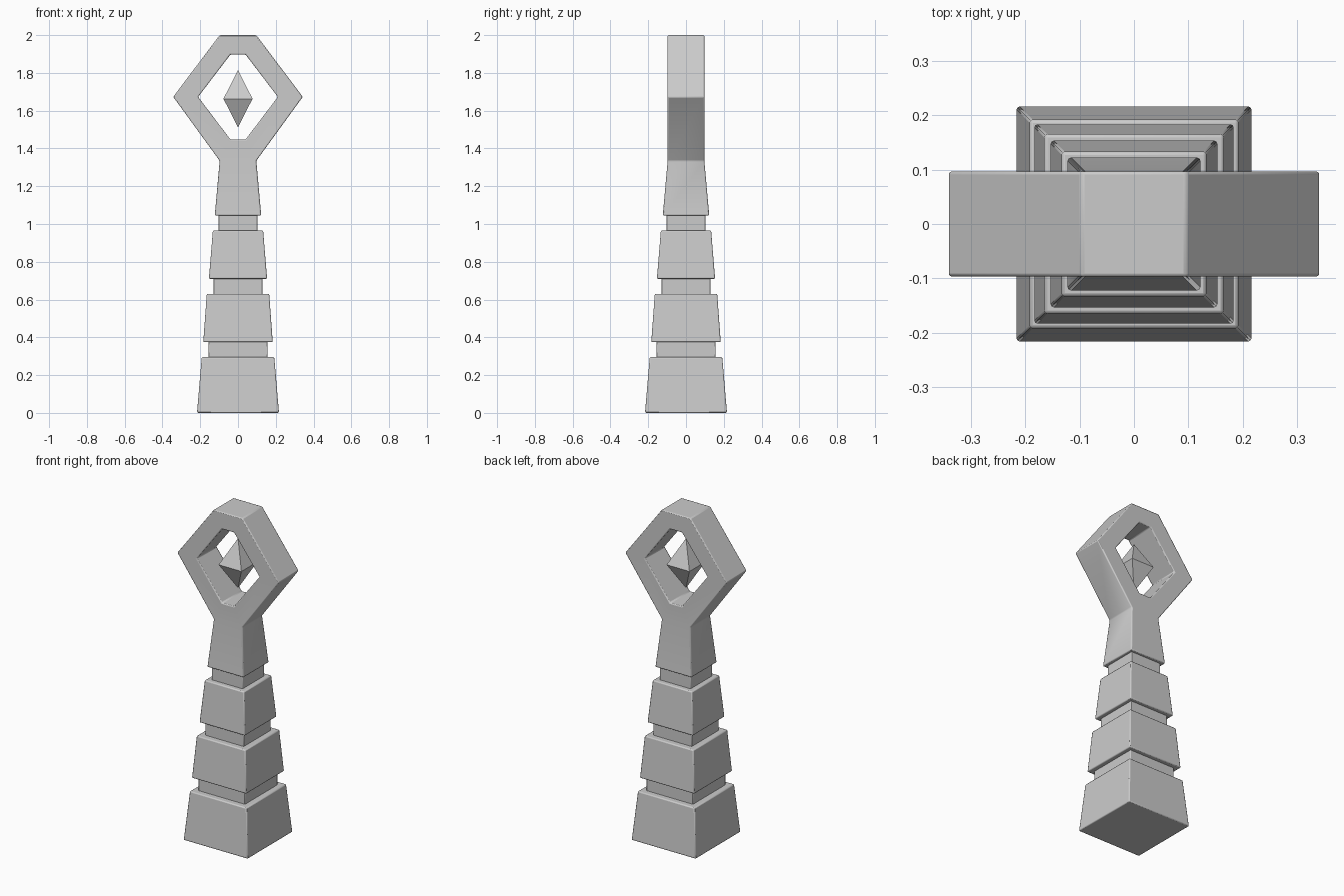
import bpy
import bmesh

if "Cube" in bpy.data.objects:
    bpy.data.objects.remove(bpy.data.objects["Cube"], do_unlink=True)

stone = bpy.data.materials.new("light grey stone")
stone.use_nodes = True
grey = (0.6, 0.6, 0.6, 1)
stone.diffuse_color = grey
stone.node_tree.nodes["Principled BSDF"].inputs["Base Color"].default_value = grey


def finish(bm, name, bevel=0.0):
    bmesh.ops.recalc_face_normals(bm, faces=bm.faces)
    mesh = bpy.data.meshes.new(name)
    bm.to_mesh(mesh)
    bm.free()
    obj = bpy.data.objects.new(name, mesh)
    bpy.context.collection.objects.link(obj)
    mesh.materials.append(stone)
    if bevel:
        mod = obj.modifiers.new("Soft edges", "BEVEL")
        mod.width = bevel
        mod.segments = 2
        mod.limit_method = "ANGLE"
        bpy.ops.object.select_all(action="DESELECT")
        obj.select_set(True)
        bpy.context.view_layer.objects.active = obj
        bpy.ops.object.shade_smooth_by_angle(angle=0.75)
    return obj


def square(bm, half, z):
    corners = ((-1, -1), (1, -1), (1, 1), (-1, 1))
    return [bm.verts.new((x * half, y * half, z)) for x, y in corners]


def bridge(bm, a, b):
    for i in range(len(a)):
        j = (i + 1) % len(a)
        bm.faces.new((a[i], a[j], b[j], b[i]))


# Stepped, tapering base blocks: bottom z, top z, bottom half width, top half width
blocks = {
    "base_block": (0.0, 0.295, 0.217, 0.192),
    "lower_block": (0.375, 0.63, 0.184, 0.165),
    "upper_block": (0.71, 0.965, 0.154, 0.133),
}
for name, (z0, z1, w0, w1) in blocks.items():
    bm = bmesh.new()
    low, high = square(bm, w0, z0), square(bm, w1, z1)
    bridge(bm, low, high)
    bm.faces.new(low)
    bm.faces.new(high)
    finish(bm, name, 0.006)

# Recessed necks between the blocks
for name, z0, z1, w in (("lower_neck", 0.28, 0.39, 0.157),
                        ("middle_neck", 0.615, 0.725, 0.13),
                        ("upper_neck", 0.95, 1.06, 0.104)):
    bm = bmesh.new()
    low, high = square(bm, w, z0), square(bm, w, z1)
    bridge(bm, low, high)
    bm.faces.new(low)
    bm.faces.new(high)
    finish(bm, name, 0.004)

# Top block flowing into a six-sided open ring
bm = bmesh.new()
D = 0.097
outer = [(-D, 1.335), (D, 1.335), (0.343, 1.673), (D, 2.0), (-D, 2.0), (-0.343, 1.673)]
inner = [(-0.04, 1.447), (0.04, 1.447), (0.211, 1.673), (0.04, 1.897), (-0.04, 1.897), (-0.211, 1.673)]
of, ob, nf, nb = [[bm.verts.new((x, y, z)) for x, z in loop]
                  for loop, y in ((outer, -D), (outer, D), (inner, -D), (inner, D))]
bridge(bm, of, nf)
bridge(bm, ob, nb)
bridge(bm, nf, nb)
for i in range(1, 6):
    j = (i + 1) % 6
    bm.faces.new((of[i], of[j], ob[j], ob[i]))
foot = square(bm, 0.123, 1.045)
bridge(bm, foot, [of[0], of[1], ob[1], ob[0]])
bm.faces.new(foot)
finish(bm, "top_block_and_ring", 0.006)

# Floating crystal inside the ring
bm = bmesh.new()
waist = square(bm, 0.077, 1.663)
for z in (1.815, 1.512):
    tip = bm.verts.new((0, 0, z))
    for i in range(4):
        bm.faces.new((waist[i], waist[(i + 1) % 4], tip))
finish(bm, "floating_crystal")
